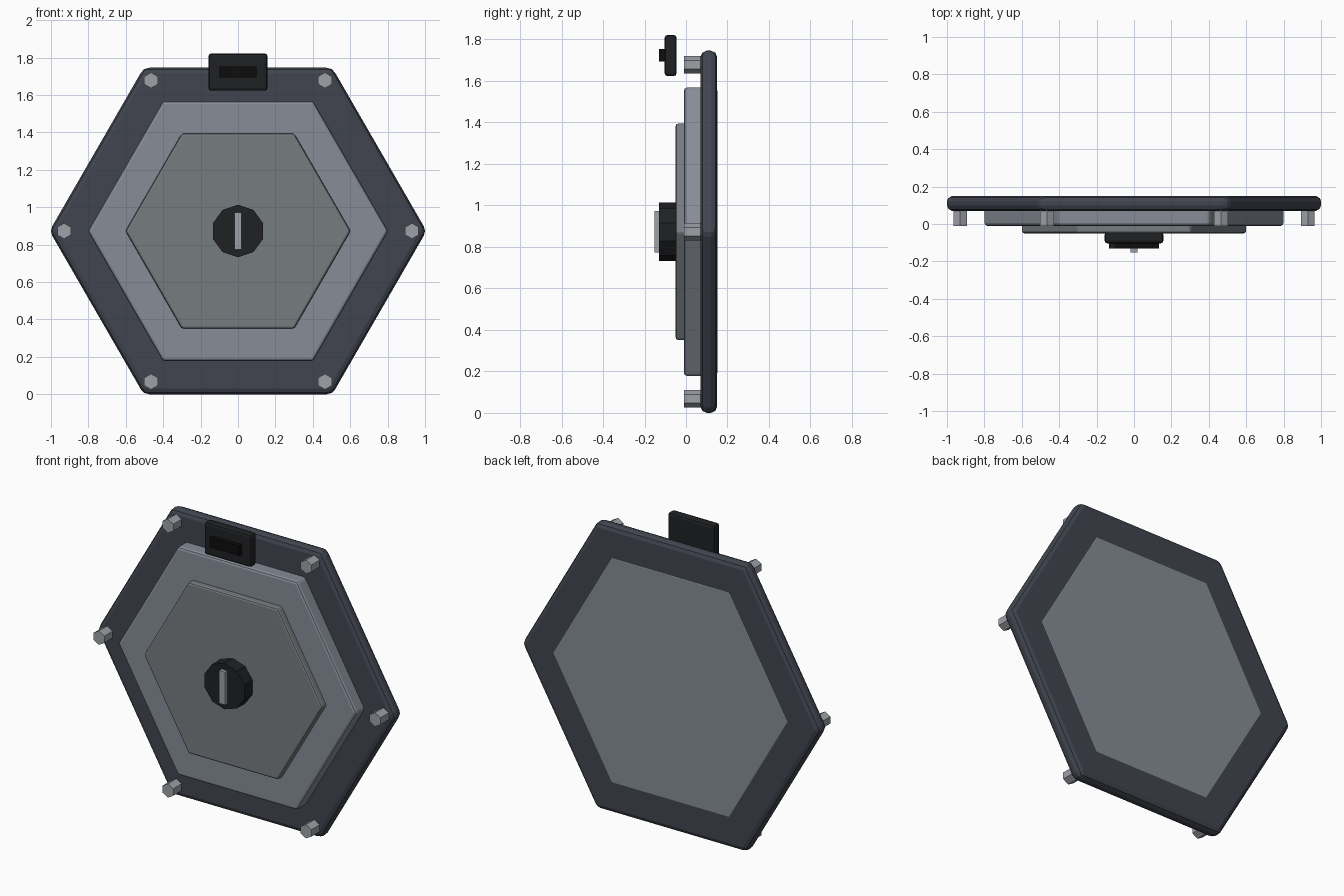
import bpy
from math import cos, sin, pi, radians

if "Cube" in bpy.data.objects:
    bpy.data.objects.remove(bpy.data.objects["Cube"])

CZ = 0.873  # height of the hatch centre


def material(name, rgb):
    m = bpy.data.materials.new(name)
    m.diffuse_color = (*rgb, 1)
    m.use_nodes = True
    m.node_tree.nodes["Principled BSDF"].inputs["Base Color"].default_value = m.diffuse_color
    return m


DARK = material("dark_steel", (0.052, 0.059, 0.078))
STEEL = material("steel", (0.24, 0.265, 0.31))
GREY = material("grey_steel", (0.18, 0.20, 0.215))
BOLT = material("bolt_metal", (0.34, 0.36, 0.39))
BLACK = material("black", (0.014, 0.015, 0.017))
JET = material("jet_black", (0.004, 0.004, 0.004))


def prism(name, outline, y0, y1, mat, bevel=0.0):
    """Extrude an (x, z) outline from y0 (front) to y1 (back)."""
    n = len(outline)
    verts = [(x, y, z) for y in (y0, y1) for x, z in outline]
    faces = [tuple(range(n)), tuple(range(2 * n - 1, n - 1, -1))]
    faces += [(i, i + n, (i + 1) % n + n, (i + 1) % n) for i in range(n)]
    me = bpy.data.meshes.new(name)
    me.from_pydata(verts, [], faces)
    me.materials.append(mat)
    ob = bpy.data.objects.new(name, me)
    bpy.context.collection.objects.link(ob)
    if bevel:
        b = ob.modifiers.new("bevel", 'BEVEL')
        b.width = bevel
        b.segments = 2
        b.limit_method = 'ANGLE'
        b.angle_limit = radians(30)
    return ob


def ngon(sides, r, cx=0.0, cz=CZ, turn=0.0):
    return [(cx + r * cos(turn + 2 * pi * i / sides),
             cz + r * sin(turn + 2 * pi * i / sides)) for i in range(sides)]


def rect(x, z0, z1):
    return [(-x, z0), (x, z0), (x, z1), (-x, z1)]


# Stepped hexagonal plates
prism("frame_plate", ngon(6, 1.008), 0.07, 0.15, DARK, 0.03)
prism("door_panel", ngon(6, 0.803), -0.01, 0.151, STEEL, 0.015)
prism("raised_panel", ngon(6, 0.602), -0.05, 0.14, GREY, 0.012)

# Hex bolts at the frame corners
for i in range(6):
    a = i * pi / 3
    prism(f"bolt_{i + 1}", ngon(6, 0.042, 0.93 * cos(a), CZ + 0.93 * sin(a), pi / 2),
          -0.01, 0.09, BOLT)

# Central knob with its grip bar
prism("knob", ngon(10, 0.14, turn=pi / 2), -0.13, -0.04, BLACK)
prism("knob_bar", rect(0.02, CZ - 0.1, CZ + 0.1), -0.153, -0.12, BOLT)

# Control box at the top edge
prism("control_box", rect(0.158, 1.623, 1.822), -0.103, -0.045, BLACK, 0.015)
prism("control_window", rect(0.1, 1.693, 1.753), -0.131, -0.09, JET)
